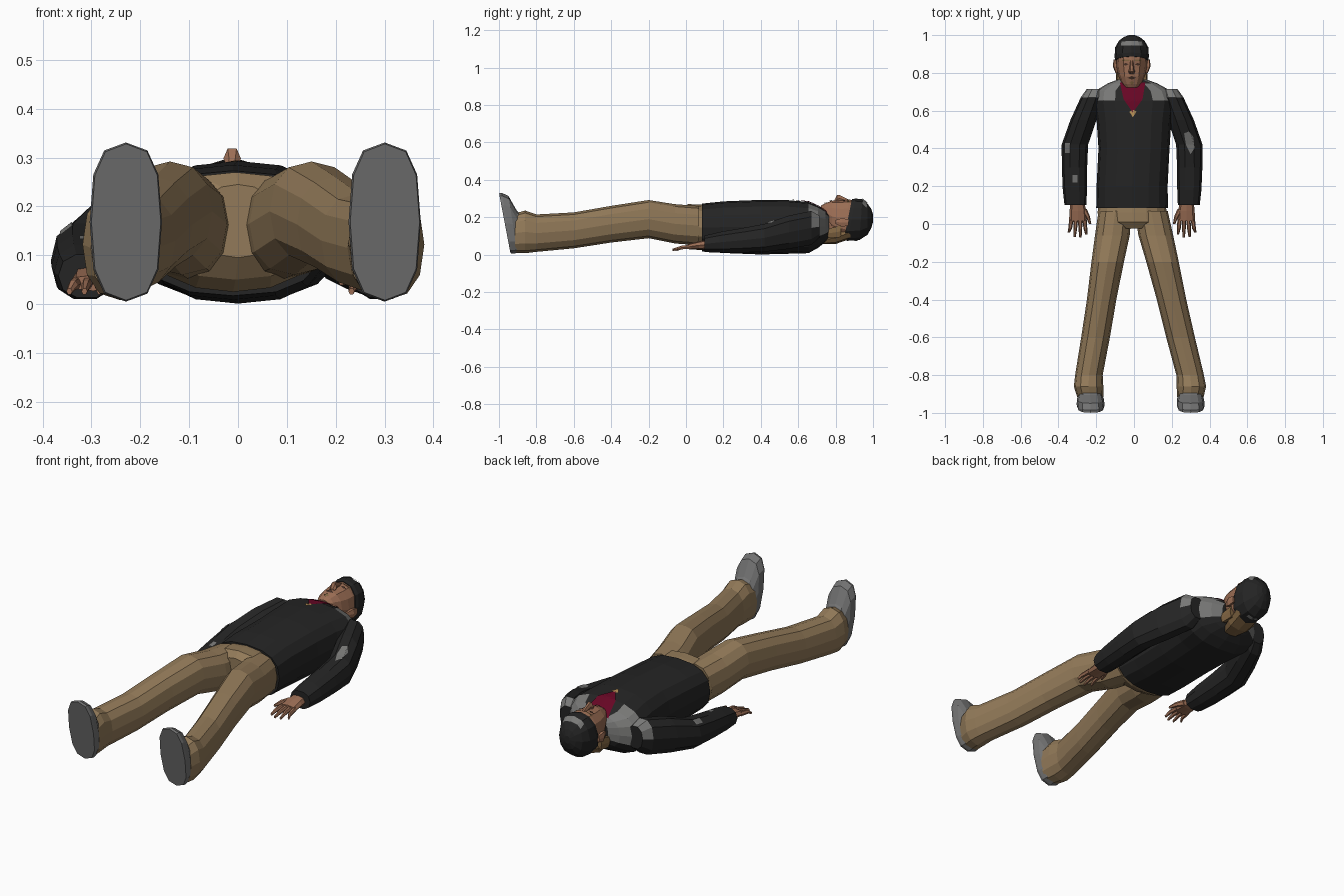
import bpy, bmesh
from math import sin, cos, pi, copysign
from mathutils import Vector
from mathutils.bvhtree import BVHTree


def material(name, r, g, b):
    m = bpy.data.materials.new(name)
    m.diffuse_color = (r, g, b, 1)
    return m


BLACK = material("black cloth", 0.018, 0.018, 0.018)
GREY = material("grey cloth", 0.19, 0.19, 0.185)
RED = material("crimson shirt", 0.135, 0.002, 0.018)
TAN = material("tan trousers", 0.29, 0.195, 0.10)
SKIN = material("skin", 0.33, 0.155, 0.09)
HAIR = material("hair", 0.22, 0.13, 0.055)
SHOE = material("shoe grey", 0.17, 0.17, 0.17)
DARK = material("dark features", 0.06, 0.03, 0.02)
GOLD = material("gold", 0.45, 0.27, 0.09)


def finish(name, bm, mats):
    bmesh.ops.recalc_face_normals(bm, faces=bm.faces)
    me = bpy.data.meshes.new(name)
    bm.to_mesh(me)
    bm.free()
    ob = bpy.data.objects.new(name, me)
    bpy.context.collection.objects.link(ob)
    for m in mats:
        me.materials.append(m)
    return ob


def loft(name, sections, mat, n=12, p=2.4, side=1, shift=lambda y: 0, extra=None):
    """Skin through rounded sections (y, cx, cz, rx, rz, tilt) that run along y.
    extra = (second material, rule on the face centre)."""
    bm = bmesh.new()
    rings = []
    for y, cx, cz, rx, rz, *t in sections:
        tilt = t[0] if t else 0
        ring = []
        for i in range(n):
            c, s = cos(2 * pi * i / n), sin(2 * pi * i / n)
            dx = rx * copysign(abs(c) ** (2 / p), c)
            dz = rz * copysign(abs(s) ** (2 / p), s)
            ring.append(bm.verts.new((side * (cx + dx) + shift(y), y + tilt * dz, cz + dz)))
        rings.append(ring)
    for a, b in zip(rings, rings[1:]):
        for i in range(n):
            j = (i + 1) % n
            bm.faces.new((a[i], a[j], b[j], b[i]))
    bm.faces.new(rings[0])
    bm.faces.new(rings[-1])
    mats = [mat]
    if extra:
        mats.append(extra[0])
        for f in bm.faces:
            f.material_index = int(extra[1](f.calc_center_median()))
    return finish(name, bm, mats)


def decal(name, target, outline, mat, up=1):
    """Thin plate with an (x, y) outline laid on the surface of target."""
    src = bmesh.new()
    src.from_mesh(target.data)
    tree = BVHTree.FromBMesh(src)
    bm = bmesh.new()
    bm.faces.new([bm.verts.new((x, y, 0)) for x, y in outline])
    bmesh.ops.poke(bm, faces=bm.faces[:])
    bmesh.ops.subdivide_edges(bm, edges=bm.edges[:], cuts=5, use_grid_fill=True)
    for v in bm.verts:
        hit = tree.ray_cast(Vector((v.co.x, v.co.y, up)), Vector((0, 0, -up)))[0]
        v.co.z = (hit.z if hit else 0.15) + 0.005 * up
    src.free()
    return finish(name, bm, [mat])


def box(x0, x1, y0, y1):
    return [(x0, y0), (x1, y0), (x1, y1), (x0, y1)]


# Jumper body with grey shoulder panels
torso = loft("jumper_body", [
    (0.085, -0.01, 0.145, 0.190, 0.128), (0.20, -0.01, 0.147, 0.188, 0.138),
    (0.40, 0, 0.147, 0.188, 0.146), (0.55, 0, 0.148, 0.198, 0.143),
    (0.655, 0, 0.145, 0.215, 0.137), (0.705, -0.005, 0.148, 0.20, 0.112),
    (0.745, -0.008, 0.152, 0.13, 0.085), (0.765, -0.01, 0.155, 0.075, 0.065)],
    BLACK, n=16, p=2.5,
    extra=(GREY, lambda c: c.y > 0.66 and abs(c.x) > 0.07 and c.z > 0.11))
decal("undershirt_v", torso, [(-0.075, 0.75), (-0.055, 0.66), (-0.006, 0.59),
                              (0.045, 0.66), (0.06, 0.75)], RED)
decal("pendant", torso, [(-0.025, 0.595), (-0.006, 0.565), (0.013, 0.595), (-0.006, 0.605)], GOLD)

# Hips
loft("trouser_hips", [
    (0.13, -0.01, 0.145, 0.175, 0.118), (0.06, -0.01, 0.147, 0.183, 0.122),
    (0.01, -0.005, 0.160, 0.175, 0.11), (-0.025, 0, 0.17, 0.08, 0.075)], TAN, n=16, p=2.2)


def leg_shift(y):
    return -0.039 * (y + 0.05)


def arm_shift(y):
    return -0.01


for side, label in ((-1, "left"), (1, "right")):
    # Trouser leg and shoe
    loft(label + "_trouser_leg", [
        (0.07, 0.095, 0.155, 0.088, 0.105), (-0.06, 0.115, 0.165, 0.092, 0.105),
        (-0.2, 0.145, 0.19, 0.086, 0.102), (-0.4, 0.185, 0.163, 0.078, 0.098),
        (-0.6, 0.225, 0.130, 0.076, 0.096), (-0.8, 0.268, 0.115, 0.073, 0.100),
        (-0.86, 0.272, 0.122, 0.078, 0.114), (-0.915, 0.265, 0.115, 0.070, 0.105)],
        TAN, n=12, p=2.3, side=side, shift=leg_shift)
    loft(label + "_shoe", [
        (-0.969, 0.265, 0.168, 0.071, 0.160, -0.19), (-0.955, 0.265, 0.168, 0.074, 0.163, -0.19),
        (-0.925, 0.265, 0.162, 0.071, 0.152, -0.16), (-0.90, 0.265, 0.125, 0.062, 0.112, -0.05),
        (-0.87, 0.27, 0.11, 0.055, 0.09)], SHOE, p=2.7, side=side, shift=leg_shift)

    # Sleeve with grey patches
    sleeve = loft(label + "_sleeve", [
        (0.715, 0.195, 0.15, 0.045, 0.06), (0.67, 0.212, 0.143, 0.060, 0.095),
        (0.55, 0.258, 0.120, 0.069, 0.093), (0.42, 0.303, 0.090, 0.070, 0.078),
        (0.30, 0.305, 0.077, 0.067, 0.068), (0.18, 0.303, 0.066, 0.064, 0.058),
        (0.10, 0.300, 0.058, 0.058, 0.046)], BLACK, n=10, p=2.3, side=side, shift=arm_shift,
        extra=(GREY, lambda c: c.y > 0.67 and c.z > 0.15))
    if side > 0:
        decal("right_sleeve_patch", sleeve, [(0.265, 0.48), (0.275, 0.42), (0.30, 0.37),
                                             (0.32, 0.40), (0.315, 0.46), (0.29, 0.49)], GREY)
    else:
        decal("left_sleeve_patch", sleeve, box(-0.365, -0.34, 0.375, 0.43), GREY)
        decal("left_cuff_patch", sleeve, box(-0.325, -0.30, 0.22, 0.26), GREY)

    # Hand: palm, four fingers, thumb
    loft(label + "_palm", [
        (0.12, 0.29, 0.055, 0.036, 0.026), (0.07, 0.287, 0.05, 0.044, 0.022),
        (0.015, 0.287, 0.043, 0.047, 0.016)], SKIN, n=8, side=side, shift=arm_shift)
    for i, tip in enumerate((-0.055, -0.072, -0.068, -0.045)):
        x = 0.252 + i * 0.023
        spread = (i - 1.2) * 0.008
        loft(f"{label}_finger_{i + 1}", [
            (0.025, x, 0.043, 0.012, 0.013), (-0.025, x + spread * 0.5, 0.038, 0.010, 0.011),
            (tip, x + spread, 0.026, 0.006, 0.007)], SKIN, n=6, p=2, side=side, shift=arm_shift)
    loft(label + "_thumb", [
        (0.08, 0.258, 0.05, 0.018, 0.017), (0.04, 0.235, 0.05, 0.012, 0.013),
        (0.0, 0.222, 0.045, 0.006, 0.007)], SKIN, n=6, p=2, side=side, shift=arm_shift)

    # Ear
    loft(label + "_ear", [
        (0.80, 0.078, 0.175, 0.008, 0.012), (0.835, 0.088, 0.172, 0.012, 0.026),
        (0.87, 0.088, 0.172, 0.008, 0.018)], SKIN, n=6, side=side, shift=lambda y: -0.012)
    # Hair lock beside the neck
    loft(label + "_hair_lock", [
        (0.83, 0.066, 0.125, 0.014, 0.035), (0.77, 0.070, 0.115, 0.014, 0.03),
        (0.725, 0.066, 0.13, 0.006, 0.012)], HAIR, n=6, side=side, shift=lambda y: -0.012)

# Neck and back hair
loft("neck", [(0.70, -0.01, 0.155, 0.062, 0.07), (0.76, -0.012, 0.16, 0.055, 0.066),
              (0.84, -0.012, 0.165, 0.06, 0.075)], SKIN, n=10)
loft("back_hair", [(0.88, -0.012, 0.12, 0.072, 0.035), (0.80, -0.012, 0.09, 0.066, 0.033),
                   (0.735, -0.012, 0.078, 0.045, 0.022)], HAIR, n=8)

# Head, nose and face details
head = loft("head", [
    (0.722, -0.012, 0.238, 0.032, 0.024), (0.742, -0.012, 0.228, 0.05, 0.046),
    (0.78, -0.012, 0.205, 0.069, 0.083), (0.825, -0.012, 0.193, 0.079, 0.098),
    (0.865, -0.012, 0.19, 0.082, 0.105), (0.92, -0.012, 0.19, 0.08, 0.10)], SKIN, p=2.2)
loft("nose", [(0.795, -0.012, 0.285, 0.012, 0.012), (0.808, -0.012, 0.298, 0.018, 0.024),
              (0.822, -0.012, 0.300, 0.012, 0.022), (0.868, -0.012, 0.285, 0.008, 0.012)],
     SKIN, n=6, p=2)
for x in (-0.044, 0.020):
    decal("eye", head, [(x - 0.015, 0.845), (x, 0.838), (x + 0.015, 0.845), (x, 0.853)], DARK)
    decal("eyebrow", head, box(x - 0.02, x + 0.02, 0.864, 0.871), HAIR)
decal("mouth", head, [(-0.034, 0.774), (-0.012, 0.764), (0.010, 0.774), (-0.012, 0.784)], DARK)
decal("goatee", head, [(-0.026, 0.748), (-0.012, 0.736), (0.002, 0.748), (-0.012, 0.757)], HAIR)

# Knitted cap with grey bands front and back
cap = loft("cap", [
    (0.865, -0.012, 0.187, 0.087, 0.110, 0.2), (0.885, -0.012, 0.187, 0.091, 0.113, 0.2),
    (0.935, -0.012, 0.187, 0.088, 0.109, 0.08), (0.97, -0.012, 0.19, 0.068, 0.084),
    (0.99, -0.012, 0.193, 0.042, 0.052), (1.0, -0.012, 0.195, 0.015, 0.02)], BLACK, p=2.2)
decal("cap_front_band", cap, [(-0.07, 0.944), (-0.012, 0.944), (0.046, 0.944),
                              (0.042, 0.966), (-0.012, 0.97), (-0.066, 0.966)], GREY)
decal("cap_back_band", cap, box(-0.045, 0.02, 0.90, 0.918), GREY, up=-1)
